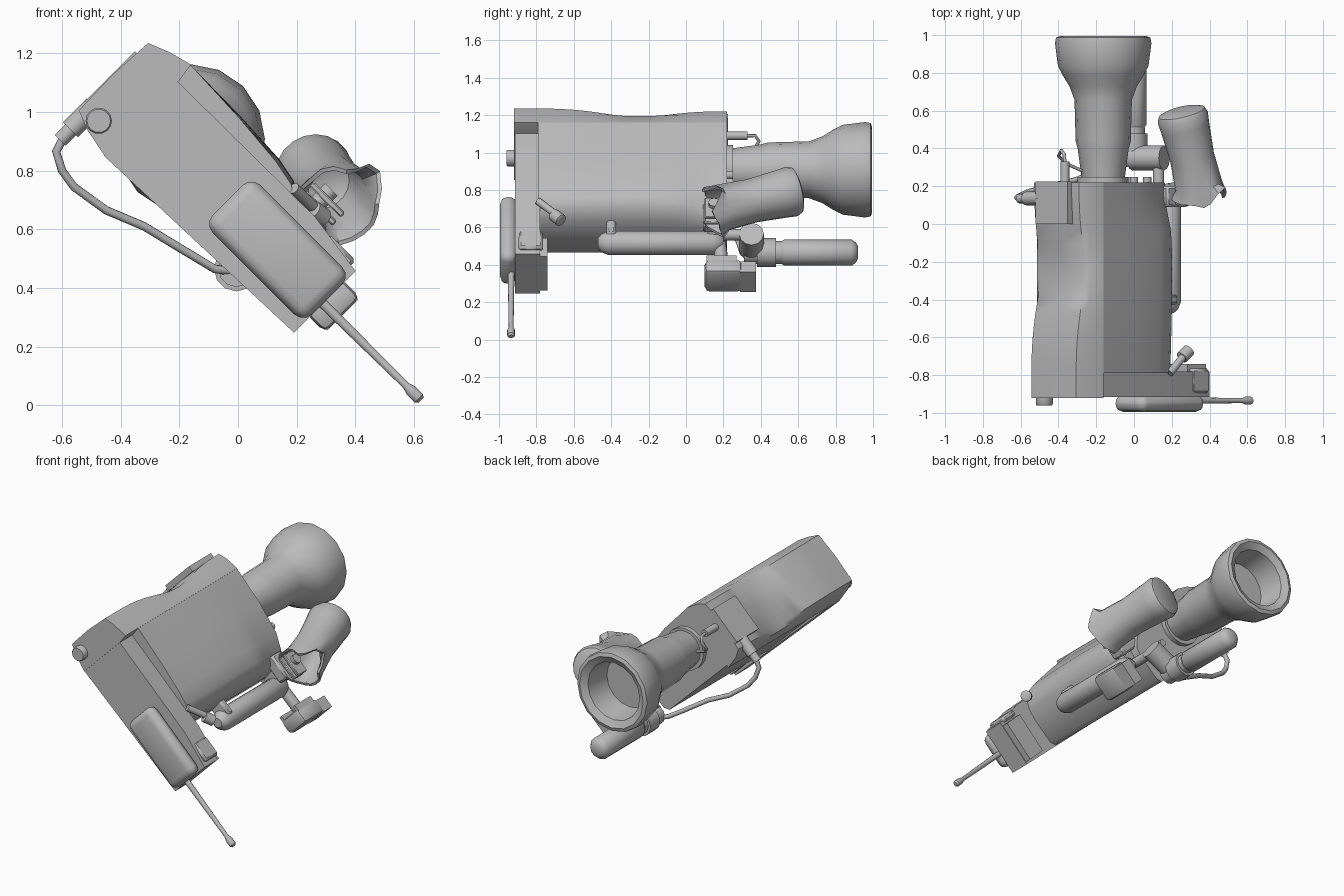
import bpy, bmesh, math
from mathutils import Matrix, Vector

cube = bpy.data.objects.get("Cube")
if cube:
    bpy.data.objects.remove(cube)

grey = bpy.data.materials.new("plain_grey")
grey.use_nodes = True
grey.diffuse_color = (0.5, 0.5, 0.5, 1)
grey.node_tree.nodes["Principled BSDF"].inputs["Base Color"].default_value = (0.5, 0.5, 0.5, 1)

# The whole device leans 45 degrees: local x runs down the housing, local z out of its side
TILT = Matrix.Translation((0, 0, 0.7)) @ Matrix.Rotation(math.radians(45), 4, 'Y')


def finish(name, bm, tilt=True, angle=40):
    if tilt:
        bm.transform(TILT)
    bmesh.ops.recalc_face_normals(bm, faces=bm.faces)
    mesh = bpy.data.meshes.new(name)
    bm.to_mesh(mesh)
    bm.free()
    mesh.materials.append(grey)
    obj = bpy.data.objects.new(name, mesh)
    bpy.context.collection.objects.link(obj)
    bpy.ops.object.select_all(action='DESELECT')
    obj.select_set(True)
    bpy.context.view_layer.objects.active = obj
    bpy.ops.object.shade_smooth_by_angle(angle=math.radians(angle))


def box(name, lo, hi, bevel=0, segments=1):
    bm = bmesh.new()
    lo, hi = Vector(lo), Vector(hi)
    size = hi - lo
    bmesh.ops.create_cube(bm, size=1, matrix=Matrix.Translation((lo + hi) / 2) @ Matrix.Diagonal((*size, 1)))
    if bevel:
        bmesh.ops.bevel(bm, geom=bm.edges[:], offset=bevel, segments=segments,
                        profile=0.5, affect='EDGES')
    finish(name, bm)


def loft(name, rings, tilt=True, angle=40):
    bm = bmesh.new()
    loops = [[bm.verts.new(p) for p in ring] for ring in rings]
    for a, b in zip(loops, loops[1:]):
        for i in range(len(a)):
            j = (i + 1) % len(a)
            bm.faces.new((a[i], a[j], b[j], b[i]))
    bm.faces.new(loops[0])
    bm.faces.new(loops[-1])
    finish(name, bm, tilt, angle)


def turned(name, start, end, profile, sides=14, tilt=True, ragged=None):
    """Revolve (fraction, radius) pairs about the line from start to end."""
    start, end = Vector(start), Vector(end)
    turn = (end - start).to_track_quat('Z', 'Y')
    rings = []
    for k, (t, r) in enumerate(profile):
        ring = []
        for i in range(sides):
            a = math.tau * i / sides
            rr, tt = (r, t) if not ragged else ragged(k, a, r, t)
            ring.append(start + (end - start) * tt + turn @ Vector((rr * math.cos(a), rr * math.sin(a), 0)))
        rings.append(ring)
    loft(name, rings, tilt)


def rod(name, start, end, r, tilt=True, sides=12):
    turned(name, start, end, [(0, r), (1, r)], sides, tilt)


def capsule(name, start, end, r, tilt=True):
    ends = [(0, 0.45), (0.025, 0.75), (0.08, 1)]
    prof = [(t, r * s) for t, s in ends] + [(1 - t, r * s) for t, s in reversed(ends)]
    turned(name, start, end, prof, 12, tilt)


def wire(name, points, r):
    curve = bpy.data.curves.new(name, 'CURVE')
    curve.dimensions = '3D'
    curve.bevel_depth = r
    curve.bevel_resolution = 2
    curve.use_fill_caps = True
    spline = curve.splines.new('POLY')
    spline.points.add(len(points) - 1)
    for p, co in zip(spline.points, points):
        p.co = (*co, 1)
    curve.materials.append(grey)
    obj = bpy.data.objects.new(name, curve)
    bpy.context.collection.objects.link(obj)


def ramp(y, start, length):
    return min(1, max(0, (y - start) / length))


# Soft top cover: one wavy part running the full length, sagging in the middle
def cover_section(y):
    sag = 0.045 * math.exp(-((y + 0.25) / 0.22) ** 2)
    top = -0.6 + sag + 0.02 * ramp(y, -0.7, 0.33)
    points = [(-0.43, -0.215), (-0.53, -0.195), (top, -0.168), (top - 0.005, 0),
              (top + 0.005, 0.162), (-0.52, 0.192 - sag / 4), (-0.44, 0.213), (-0.43, 0.15)]
    return [(u, y, v) for u, v in points]


loft("top_cover", [cover_section(-0.92 + 1.14 * i / 18) for i in range(19)], angle=45)


# Main housing: flat sides with a rounded lower edge, narrowing at the rear
def housing_section(y):
    swell = 0.01 * math.cos((y + 0.3) * 4)
    rear = 0.04 * ramp(y, -0.05, 0.17)
    points = [(-0.45, -0.2), (-0.44, 0.211), (-0.2, 0.203 + swell / 2), (0, 0.188 + swell - rear / 3),
              (0.09, 0.17 + swell - rear), (0.135, 0.14 + swell - rear), (0.165, 0.08 - rear / 2),
              (0.175, 0), (0.165, -0.16), (0.14, -0.19)]
    return [(u, y, v) for u, v in points]


loft("housing", [housing_section(-0.79 + 1.01 * i / 16) for i in range(17)], angle=48)

# Long front plate with its foot, pad, aerial and knob
loft("front_plate", [[(u, y, v) for u, v in
     [(-0.43, -0.217), (-0.43, 0.14), (0.23, 0.145), (0.455, 0.112), (0.455, -0.185)]] for y in (-0.915, -0.78)])
box("plate_foot", (0.31, -0.91, -0.17), (0.45, -0.74, 0.09))
box("foot_badge", (0.3, -0.895, 0.1), (0.43, -0.765, 0.138), 0.012)
box("front_pad", (-0.025, -0.995, -0.14), (0.455, -0.905, 0.09), 0.043, 3)
turned("aerial", (0.44, -0.935, -0.045), (0.925, -0.935, -0.042),
       [(0, 0.018), (0.85, 0.013), (0.9, 0.021), (0.98, 0.021), (1, 0.012)], 10)
turned("front_knob", (-0.475, -0.96, 0.97), (-0.475, -0.9, 0.97), [(0, 0.04), (0.1, 0.045), (1, 0.045)], 14, False)

# Lever on the side
rod("lever", (0.19, -0.79, 0.74), (0.27, -0.69, 0.665), 0.02, False)
capsule("lever_tip", (0.25, -0.71, 0.67), (0.295, -0.665, 0.635), 0.034, False)

# Flat plate on the upper left face
box("top_plate", (-0.607, 0, -0.13), (-0.57, 0.225, 0.11))

# Hollow flared cup at the back
cup = [(0, 0.108), (0.05, 0.115), (0.24, 0.135), (0.29, 0.146), (0.57, 0.152), (0.66, 0.178), (0.73, 0.212),
       (0.8, 0.24), (0.95, 0.255), (0.99, 0.25), (1, 0.228), (0.97, 0.185), (0.76, 0.165)]
turned("rear_cup", (-0.163, 0.21, 0.908), (-0.163, 0.995, 0.908), cup, 16, False)
rod("cup_flange", (-0.165, 0.2, 0.905), (-0.165, 0.25, 0.905), 0.135, False, 16)
for n, (x, z) in enumerate([(0.0, 0.88), (0.07, 0.84), (-0.02, 0.72)]):
    rod("rear_stud_%d" % n, (x, 0.2, z), (x, 0.25, z), 0.022, False)


# Tilted open tube with a torn front rim
def torn(k, a, r, t):
    if k in (3, 4):
        wave = math.sin(3 * a + 0.5) + 0.6 * math.sin(5 * a + 2)
        return r + 0.018 * wave, t + 0.06 * wave
    return r, t


tube = [(0.7, 0.06), (0.65, 0.095), (0.15, 0.105), (-0.02, 0.125), (-0.02, 0.14), (0.12, 0.126), (0.45, 0.118),
        (0.8, 0.13), (0.92, 0.136), (0.98, 0.125), (1, 0.1)]
turned("torn_tube", (0.355, 0.15, 0.695), (0.25, 0.6, 0.80), tube, 20, False, torn)

# Bracket holding the tube
box("tube_bracket", (0.1, 0.09, 0.07), (0.26, 0.2, 0.15), 0.012)
for n, v in enumerate((0.165, 0.205)):
    box("bracket_strip_%d" % n, (0.14, 0.1, v), (0.29, 0.19, v + 0.022), 0.005)
rod("bracket_pin", (0.2, 0.15, 0.08), (0.2, 0.15, 0.25), 0.03)

# Carrying grip below the housing, with its two posts
capsule("grip", (0.26, -0.47, 0.0), (0.26, 0.2, 0.0), 0.066)
for n, y in enumerate((-0.4, 0.14)):
    box("grip_post_%d" % n, (0.12, y - 0.025, -0.03), (0.26, y + 0.025, 0.075), 0.012)

# Clamp block hanging from the rear of the grip
rod("clamp_stem", (0.26, 0.18, -0.01), (0.46, 0.2, -0.02), 0.035)
box("clamp_body", (0.435, 0.1, -0.11), (0.53, 0.3, 0.06), 0.025, 2)
box("clamp_cap", (0.45, 0.29, -0.1), (0.53, 0.375, 0.05))
for n, v in enumerate((-0.1, 0.035)):
    box("clamp_jaw_%d" % n, (0.41, 0.11, v), (0.45, 0.27, v + 0.02))

# Rear canister and the link that carries it
capsule("canister", (-0.005, 0.49, 0.465), (-0.005, 0.92, 0.465), 0.07, False)
rod("canister_collar", (-0.005, 0.31, 0.465), (-0.005, 0.51, 0.465), 0.062, False)
rod("canister_ring", (-0.005, 0.38, 0.465), (-0.005, 0.48, 0.465), 0.077, False)
rod("cross_link", (-0.01, 0.35, 0.48), (0.16, 0.35, 0.565), 0.066, False)
rod("link_arm", (0.13, 0.12, 0.56), (0.13, 0.36, 0.56), 0.03, False)

# Plug and cable to the canister
rod("cable_plug", (-0.573, 0.135, -0.12), (-0.573, 0.135, -0.235), 0.036)
rod("cable_sleeve", (-0.573, 0.135, -0.23), (-0.573, 0.135, -0.285), 0.026)
wire("cable", [(-0.597, 0.135, 0.91), (-0.62, 0.14, 0.865), (-0.6, 0.15, 0.8), (-0.56, 0.17, 0.745),
               (-0.45, 0.2, 0.665), (-0.32, 0.23, 0.61), (-0.18, 0.28, 0.525), (-0.08, 0.3, 0.465),
               (-0.01, 0.33, 0.455)], 0.015)

# Small rear plug with a looped lead
rod("rear_plug", (-0.365, 0.21, 1.09), (-0.365, 0.33, 1.09), 0.023, False)
wire("rear_lead", [(-0.365, 0.32, 1.09), (-0.37, 0.37, 1.09), (-0.385, 0.39, 1.06), (-0.4, 0.36, 1.01),
                   (-0.36, 0.32, 0.97), (-0.27, 0.28, 0.93)], 0.009)
